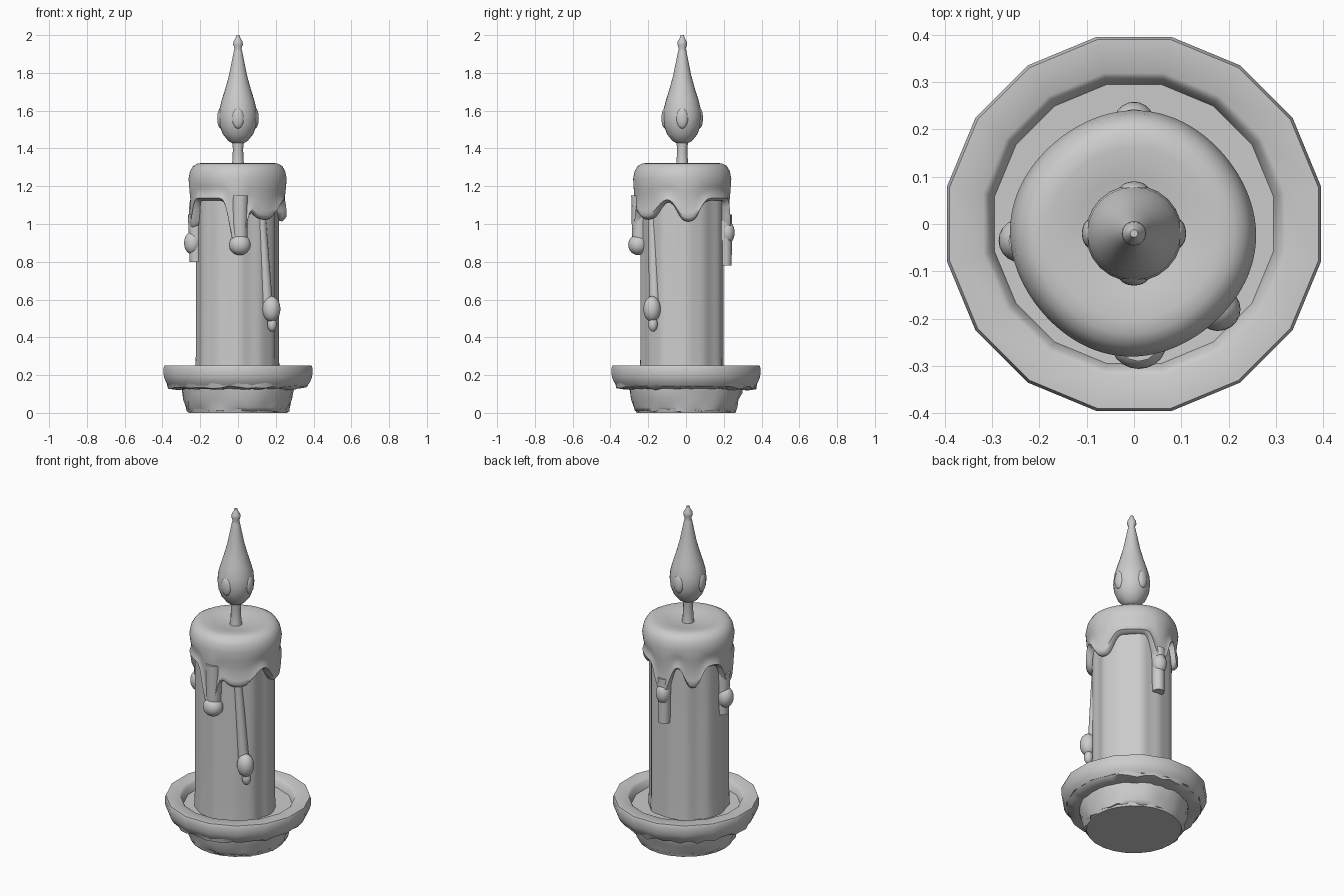
import bpy, bmesh, math, random
from mathutils import Vector

random.seed(4)
if "Cube" in bpy.data.objects:
    bpy.data.objects.remove(bpy.data.objects["Cube"], do_unlink=True)

grey = bpy.data.materials.new("plain_grey")
grey.use_nodes = True
colour = (0.6, 0.6, 0.6, 1)
grey.diffuse_color = colour
grey.node_tree.nodes["Principled BSDF"].inputs["Base Color"].default_value = colour


def finish(name, bm, angle=40):
    """Turn a bmesh into a smooth shaded grey object."""
    bmesh.ops.recalc_face_normals(bm, faces=bm.faces)
    mesh = bpy.data.meshes.new(name)
    bm.to_mesh(mesh)
    bm.free()
    mesh.materials.append(grey)
    obj = bpy.data.objects.new(name, mesh)
    bpy.context.collection.objects.link(obj)
    bpy.ops.object.select_all(action='DESELECT')
    obj.select_set(True)
    bpy.context.view_layer.objects.active = obj
    bpy.ops.object.shade_smooth_by_angle(angle=math.radians(angle))
    return obj


def lathe(name, profile, sides, centre=(0, 0), turn=0.0, angle=40):
    """Sweep profile(azimuth) -> [(radius, z), ...] round an axis and cap both ends."""
    bm = bmesh.new()
    columns = []
    for i in range(sides):
        a = math.tau * i / sides + turn
        columns.append([bm.verts.new((centre[0] + r * math.cos(a),
                                      centre[1] + r * math.sin(a), z))
                        for r, z in profile(a)])
    for i in range(sides):
        a, b = columns[i], columns[(i + 1) % sides]
        for j in range(len(a) - 1):
            bm.faces.new((a[j], b[j], b[j + 1], a[j + 1]))
    bm.faces.new([c[0] for c in columns])
    bm.faces.new([c[-1] for c in columns])
    return finish(name, bm, angle)


def blob(name, place, size):
    """Squashed wax drop."""
    bm = bmesh.new()
    bmesh.ops.create_icosphere(bm, subdivisions=3, radius=1)
    for v in bm.verts:
        v.co = Vector(place) + v.co * Vector(size)
    return finish(name, bm, 60)


def streak(name, low, high, r_low, r_high):
    """Tapered run of wax between two points."""
    bm = bmesh.new()
    low, high = Vector(low), Vector(high)
    axis = high - low
    bmesh.ops.create_cone(bm, cap_ends=True, segments=14, radius1=r_low,
                          radius2=r_high, depth=axis.length)
    spin = axis.to_track_quat('Z', 'Y')
    for v in bm.verts:
        v.co = spin @ v.co + (low + high) / 2
    return finish(name, bm)


# Dish with a sixteen sided rim
lathe("dish", lambda a: [(0.27, 0.14), (0.375, 0.145), (0.39, 0.165), (0.4, 0.19),
                         (0.403, 0.235), (0.397, 0.25), (0.325, 0.25),
                         (0.312, 0.24), (0.3, 0.2), (0.1, 0.195)],
      16, turn=math.tau / 32)


# Ragged foot and the crust under the rim
def foot_profile(a):
    j = lambda s: random.uniform(-s, s)
    return [(0.2, 0.004), (0.268 + j(0.01), 0.004 + random.uniform(0, 0.012)),
            (0.275 + j(0.008), 0.03), (0.283 + j(0.008), 0.07),
            (0.297 + j(0.006), 0.105), (0.302, 0.15)]


def crust_profile(a):
    drop = random.uniform(0, 0.018)
    return [(0.28, 0.125), (0.325, 0.118 + drop),
            (0.368 + random.uniform(-0.008, 0.006), 0.125 + drop), (0.378, 0.16)]


lathe("foot", foot_profile, 36, angle=50)
lathe("rim_crust", crust_profile, 48, angle=50)
lathe("foot_base", lambda a: [(0.262, 0), (0.268, 0.02)], 24)


# Candle body with soft vertical ripples
def body_profile(a):
    r = 0.217 + 0.004 * math.sin(7 * a) + 0.003 * math.sin(12 * a + 1)
    return [(r + 0.004, 0.19), (r, 0.3), (r, 1.25)]


lathe("candle_body", body_profile, 72, (-0.004, -0.018))

# Melted cap: each drip is azimuth, extra length, half width in degrees
drips = [(-90, 0.25, 12), (-52, 0.1, 24), (8, 0.11, 17),
         (90, 0.17, 13), (131, 0.12, 13), (187, 0.15, 15)]


def cap_edge(a):
    z = 1.13
    for az, length, width in drips:
        d = (math.degrees(a) - az + 180) % 360 - 180
        z -= length * math.exp(-abs(d / width) ** 3)
    return z


def cap_profile(a):
    e = cap_edge(a)
    swell = 1 + 0.012 * math.cos(4 * a + 0.4)
    points = [(0.02, 1.3), (0.06, 1.303), (0.12, 1.314), (0.18, 1.324),
              (0.21, 1.32), (0.233, 1.307), (0.249, 1.28), (0.257, 1.24)]
    for t in (0.2, 0.4, 0.6, 0.8, 0.92):
        points.append((0.259 - 0.012 * math.sin(math.pi * t), 1.22 + (e - 1.22) * t))
    points += [(0.248, e + 0.004), (0.236, e - 0.006), (0.2, e)]
    return [(r * swell, z) for r, z in points]


lathe("melted_cap", cap_profile, 120, (-0.002, -0.02), angle=60)

# Drops and runs of wax
blob("front_drop", (0.01, -0.254, 0.89), (0.058, 0.052, 0.055))
streak("front_run", (0.01, -0.245, 0.88), (0.01, -0.245, 1.15), 0.04, 0.045)
blob("right_drop", (-0.24, -0.035, 0.9), (0.046, 0.046, 0.062))
streak("right_run", (-0.222, -0.035, 0.8), (-0.225, -0.035, 1.05), 0.034, 0.04)
blob("back_drop", (0, 0.218, 0.955), (0.042, 0.04, 0.06))
streak("back_run", (0, 0.208, 0.78), (0, 0.205, 1.05), 0.034, 0.038)
blob("low_drop", (0.177, -0.18, 0.55), (0.048, 0.046, 0.068))
blob("low_drop_tip", (0.18, -0.175, 0.47), (0.025, 0.025, 0.04))
streak("low_run", (0.155, -0.165, 0.56), (0.12, -0.178, 1.08), 0.03, 0.024)

# Wick
lathe("wick", lambda a: [(0.036, 1.29), (0.03, 1.33), (0.027, 1.4), (0.036, 1.47)],
      12, (0, -0.02))

# Flame with a small bead at the tip
flame = [(0.025, 1.425), (0.052, 1.44), (0.08, 1.475), (0.097, 1.52), (0.102, 1.565),
         (0.098, 1.61), (0.085, 1.66), (0.066, 1.72), (0.047, 1.79), (0.033, 1.86),
         (0.022, 1.915), (0.018, 1.93), (0.026, 1.95), (0.024, 1.965),
         (0.013, 1.985), (0.008, 2.0)]
lathe("flame", lambda a: flame, 24, (0, -0.02), angle=60)

# Four small ridges on the sides of the flame
for i, side in enumerate(("left", "back", "right", "front")):
    a = math.tau * i / 4
    dx, dy = math.cos(a), math.sin(a)
    blob("flame_ridge_" + side, (0.09 * dx, -0.02 + 0.09 * dy, 1.56),
         (0.02 + 0.012 * abs(dy), 0.02 + 0.012 * abs(dx), 0.055))
